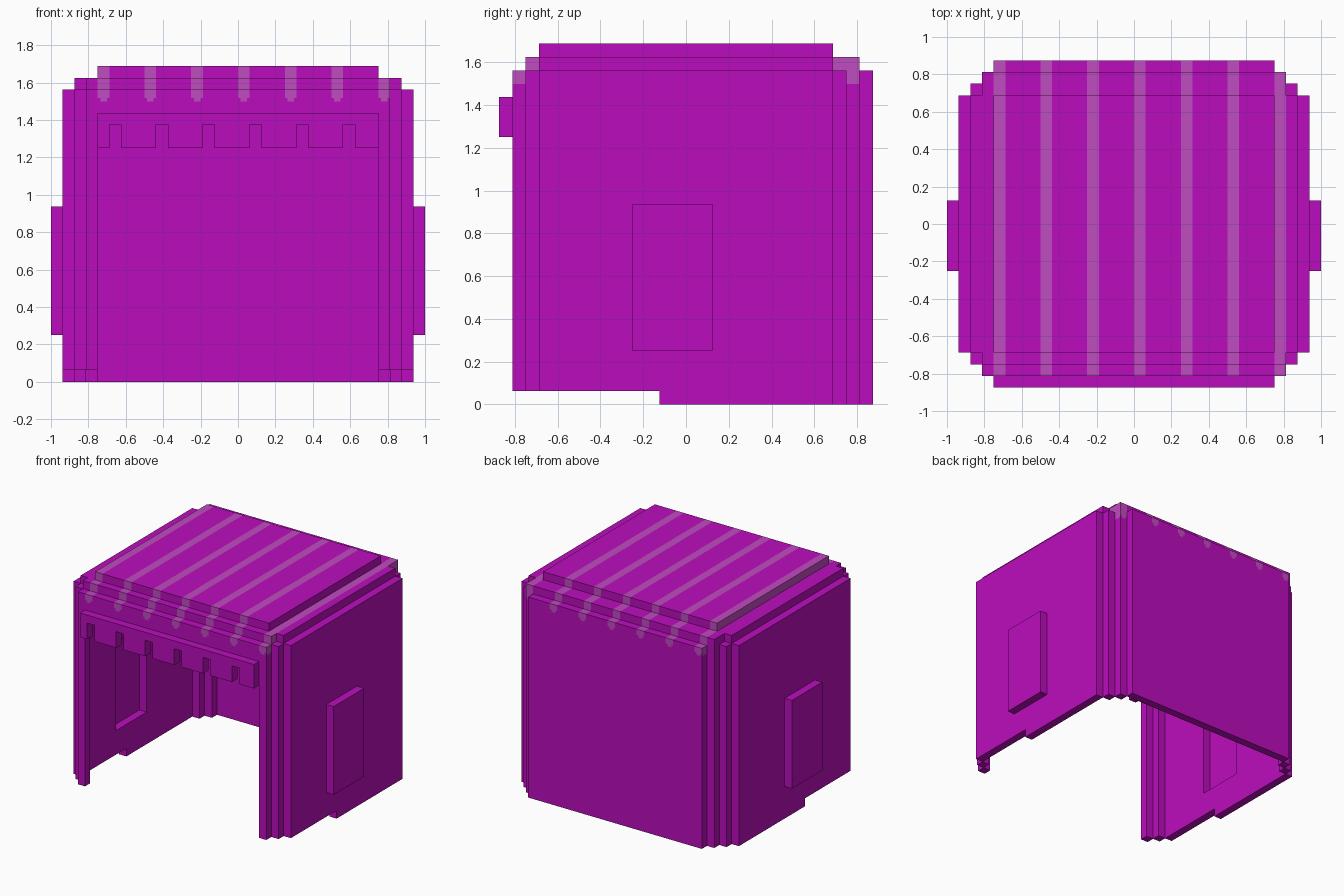
import bpy, bmesh
from mathutils import Vector

U = 1 / 16  # block size; all part sizes below are in blocks

if "Cube" in bpy.data.objects:
    bpy.data.objects.remove(bpy.data.objects["Cube"])


def material(name, color):
    m = bpy.data.materials.new(name)
    m.use_nodes = True
    m.diffuse_color = color
    m.node_tree.nodes["Principled BSDF"].inputs["Base Color"].default_value = color
    return m


MATS = [material("magenta", (0.50, 0.004, 0.51, 1)),
        material("pale_stripe", (0.53, 0.072, 0.53, 1))]
STRIPES = range(-12, 13, 4)  # left edge of each one-block stripe
STRIPE_END, TIP = 24, 24.3


def add_box(bm, x, y, z):
    verts = bmesh.ops.create_cube(bm, size=1)["verts"]
    lo, hi = (Vector(p) for p in zip(x, y, z))
    for v in verts:
        v.co = Vector([(a + b) / 2 + c * (b - a) for a, b, c in zip(lo, hi, v.co)])


def cut(bm, point, normal):
    bmesh.ops.bisect_plane(bm, geom=bm.verts[:] + bm.edges[:] + bm.faces[:],
                           plane_co=point, plane_no=normal, dist=1e-4)


def is_stripe(face):
    # sample just inside the surface so edge faces follow their block
    p = face.calc_center_median() - face.normal * 0.1
    if p.z < STRIPE_END:
        return False
    margin = 0.22 if p.z < TIP and abs(face.normal.y) > 0.5 else 0
    return any(s + margin < p.x < s + 1 - margin for s in STRIPES)


def part(name, boxes, striped=False):
    bm = bmesh.new()
    for box in boxes:
        add_box(bm, *box)
    if striped:
        for z in (STRIPE_END, TIP):
            cut(bm, (0, 0, z), (0, 0, 1))
        for s in STRIPES:
            for dx in (0, 0.22, 0.78, 1):
                cut(bm, (s + dx, 0, 0), (1, 0, 0))
        bm.normal_update()
        for f in bm.faces:
            f.material_index = int(is_stripe(f))
    bmesh.ops.scale(bm, vec=(U, U, U), verts=bm.verts)
    mesh = bpy.data.meshes.new(name)
    bm.to_mesh(mesh)
    bm.free()
    for m in MATS:
        mesh.materials.append(m)
    ob = bpy.data.objects.new(name, mesh)
    bpy.context.collection.objects.link(ob)
    return ob


# Roof: raised top plate and the stepped rim under it
part("roof_top", [((-12, 12), (-11, 11), (26, 27))], True)
part("roof_front_step", [((-13, 13), (-12, -11), (25, 26))], True)
part("roof_back_step", [((-13, 13), (11, 13), (25, 26))], True)

# Back wall and the lintel over the open front
part("back_wall", [((-12, 12), (13, 14), (0, 25))], True)
part("front_lintel", [((-12, 12), (-13, -12), (23, 25))], True)

# Notched valance hanging over the opening
notches = range(-11, 10, 4)
starts = [-12] + [n + 1 for n in notches]
ends = list(notches) + [12]
part("front_valance", [((-12, 12), (-14, -13), (22, 23))] +
     [((a, b), (-14, -13), (20, 22)) for a, b in zip(starts, ends)])

# Sides: wall with a recess, its outer panel, corner posts and roof rim
for side, s in (("left", 1), ("right", -1)):
    def span(a, b):
        return (a, b) if s > 0 else (-b, -a)

    wall = span(14, 15)
    part(side + "_wall", [(wall, (-11, -4), (1, 25)),
                          (wall, (2, 11), (0, 25)),
                          (wall, (-4, 2), (15, 25)),
                          (wall, (-4, -2), (1, 4)),
                          (wall, (-2, 2), (0, 4))])
    part(side + "_panel", [(span(15, 16), (-4, 2), (4, 15))])
    part(side + "_roof_step", [(span(12, 14), (-11, 11), (25, 26))], True)
    for end, inner, outer, base in (("front", (-12, -11), (-13, -12), 1),
                                    ("back", (11, 12), (12, 13), 0)):
        part(f"{side}_{end}_posts", [(span(13, 14), inner, (base, 25)),
                                     (span(12, 13), outer, (base, 25))], True)
